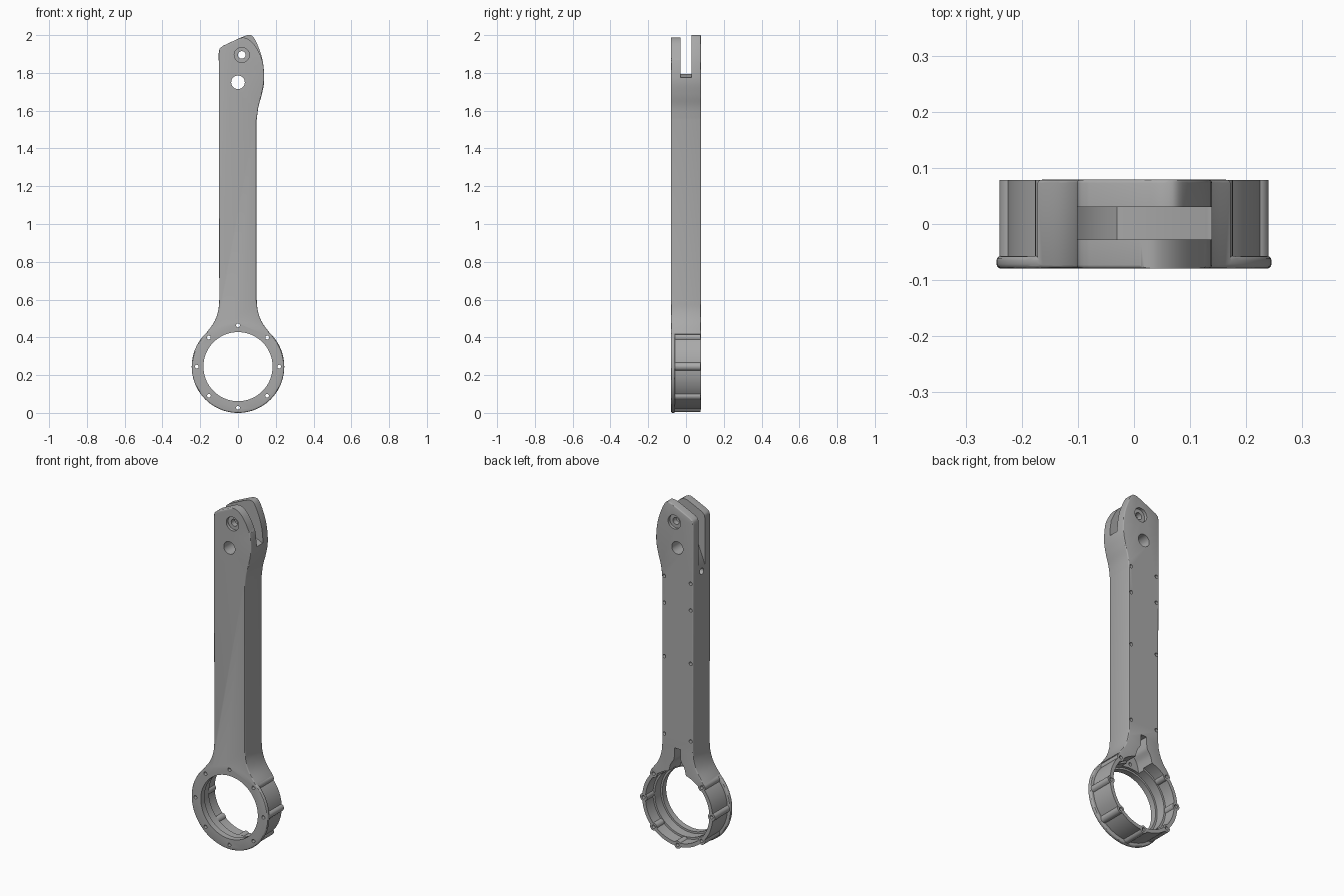
import bpy, bmesh, math
from mathutils import Vector, Matrix

cube = bpy.data.objects.get("Cube")
if cube:
    bpy.data.objects.remove(cube, do_unlink=True)

RING_Z = 0.245
FRONT, BACK = -0.079, 0.079

grey = bpy.data.materials.new("mid grey")
grey.use_nodes = True
grey.diffuse_color = (0.4, 0.4, 0.4, 1)
grey.node_tree.nodes["Principled BSDF"].inputs["Base Color"].default_value = (0.4, 0.4, 0.4, 1)


def smooth(points, steps=5):
    """Flowing curve through a few points."""
    p = [Vector(q) for q in points]
    p = [p[0] * 2 - p[1]] + p + [p[-1] * 2 - p[-2]]
    out = []
    for a, b, c, d in zip(p, p[1:], p[2:], p[3:]):
        for i in range(steps):
            t = i / steps
            out.append(0.5 * (2 * b + (c - a) * t + (2 * a - 5 * b + 4 * c - d) * t ** 2
                              + (3 * b - a - 3 * c + d) * t ** 3))
    return out + [p[-2]]


def circle(x, z, r, n=32):
    return [(x + r * math.cos(math.tau * i / n), z + r * math.sin(math.tau * i / n)) for i in range(n)]


def prism(name, points, y0, y1, bevel=0.0, both=True):
    """Extrude an x-z outline from y0 to y1, optionally rounding its rims."""
    bm = bmesh.new()
    face = bm.faces.new([bm.verts.new((q[0], y0, q[1])) for q in points])
    ext = bmesh.ops.extrude_face_region(bm, geom=[face])["geom"]
    bmesh.ops.translate(bm, vec=(0, y1 - y0, 0), verts=[v for v in ext if isinstance(v, bmesh.types.BMVert)])
    bmesh.ops.recalc_face_normals(bm, faces=bm.faces)
    if bevel:
        rims = [e for e in bm.edges if abs(e.verts[0].co.y - e.verts[1].co.y) < 1e-6
                and (both or abs(e.verts[0].co.y - y0) < 1e-6)]
        bmesh.ops.bevel(bm, geom=rims, offset=bevel, segments=3, profile=0.5, affect='EDGES')
    mesh = bpy.data.meshes.new(name)
    bm.to_mesh(mesh)
    bm.free()
    mesh.materials.append(grey)
    obj = bpy.data.objects.new(name, mesh)
    bpy.context.collection.objects.link(obj)
    return obj


def combine(target, tool, operation):
    mod = target.modifiers.new("combine", 'BOOLEAN')
    mod.operation, mod.solver, mod.object = operation, 'EXACT', tool
    bpy.context.view_layer.objects.active = target
    bpy.ops.object.modifier_apply(modifier=mod.name)
    bpy.data.objects.remove(tool, do_unlink=True)


def add(*args, **kw):
    combine(arm, prism("addition", *args, **kw), 'UNION')


def cut(*args):
    combine(arm, prism("cutter", *args), 'DIFFERENCE')


# Shaft with flared neck and bulged head
neck_right = smooth([(0.172, 0.418), (0.127, 0.48), (0.105, 0.54), (0.099, 0.6)])
bulge = smooth([(0.099, 1.55), (0.108, 1.62), (0.127, 1.69), (0.139, 1.77),
                (0.127, 1.88), (0.087, 1.982), (0.055, 2.0), (0.01, 1.985)])
corner = smooth([(-0.08, 1.943), (-0.097, 1.928), (-0.102, 1.905)], 4)
neck_left = [(-p[0], p[1]) for p in reversed(neck_right)]
outline = [(0.1, 0.38)] + neck_right + bulge + corner + neck_left + [(-0.1, 0.38)]
arm = prism("link_arm", outline, FRONT, BACK, bevel=0.006)

# Ring housing and front flange
add(circle(0, RING_Z, 0.226, 96), -0.07, BACK - 0.0005)
add(circle(0, RING_Z, 0.245, 96), FRONT - 0.0005, -0.057, bevel=0.008)

# Stepped bore
cut(circle(0, RING_Z, 0.183, 96), -0.1, 0.1)
cut(circle(0, RING_Z, 0.194, 96), -0.045, 0.1)
cut(circle(0, RING_Z, 0.205, 96), 0.01, 0.1)

# Cable channel from the bore into the back of the neck
channel = smooth([(0.06, 0.42), (0.045, 0.48), (0.024, 0.515), (0.019, 0.54)]) + [(0.019, 0.585)]
cut([(0.05, 0.4)] + channel + [(-p[0], p[1]) for p in reversed(channel)] + [(-0.05, 0.4)], -0.03, 0.1)

# Screw bosses around the ring, each drilled through
spots = [(0.218 * math.cos(math.tau * i / 8), RING_Z + 0.218 * math.sin(math.tau * i / 8)) for i in range(8)]
for x, z in spots:
    if z < 0.44:
        add(circle(x, z, 0.022, 24), -0.065, BACK - 0.001)
for x, z in spots:
    cut(circle(x, z, 0.01, 16), -0.1, 0.1)

# Fork slot, sloping down on one side, and the lower front fork tip
cut([(0.2, 1.77), (0.13, 1.775), (0.09, 1.795), (-0.03, 1.795), (-0.055, 1.76),
     (-0.11, 1.62), (-0.2, 1.62), (-0.2, 2.1), (0.2, 2.1)], -0.028, 0.03)
tip = smooth([(0.005, 1.985), (0.04, 1.985), (0.075, 1.962), (0.105, 1.92), (0.129, 1.868)])
cut(tip + [(0.2, 1.87), (0.2, 2.1), (0.0, 2.1)], -0.1, 0)

# Pivot hole with counterbores, and the stop hole below
cut(circle(0.02, 1.895, 0.02), -0.1, 0.1)
for y0, y1 in ((-0.1, -0.062), (0.062, 0.1)):
    cut(circle(0.02, 1.895, 0.04), y0, y1)
cut(circle(0, 1.75, 0.036), -0.1, 0.1)

# Blind screw holes along the back
for z in (0.65, 1.10, 1.41, 1.565):
    for x in (-0.085, 0.085):
        cut(circle(x, z, 0.01, 16), 0.05, 0.1)

# Cable hole in the side below the slot
side = prism("side_cutter", circle(0, 1.612, 0.018, 20), 0.07, 0.13)
side.data.transform(Matrix.Rotation(math.pi / 2, 4, 'Z'))
combine(arm, side, 'DIFFERENCE')

bpy.ops.object.select_all(action='DESELECT')
arm.select_set(True)
bpy.context.view_layer.objects.active = arm
bpy.ops.object.shade_smooth_by_angle(angle=math.radians(30))
